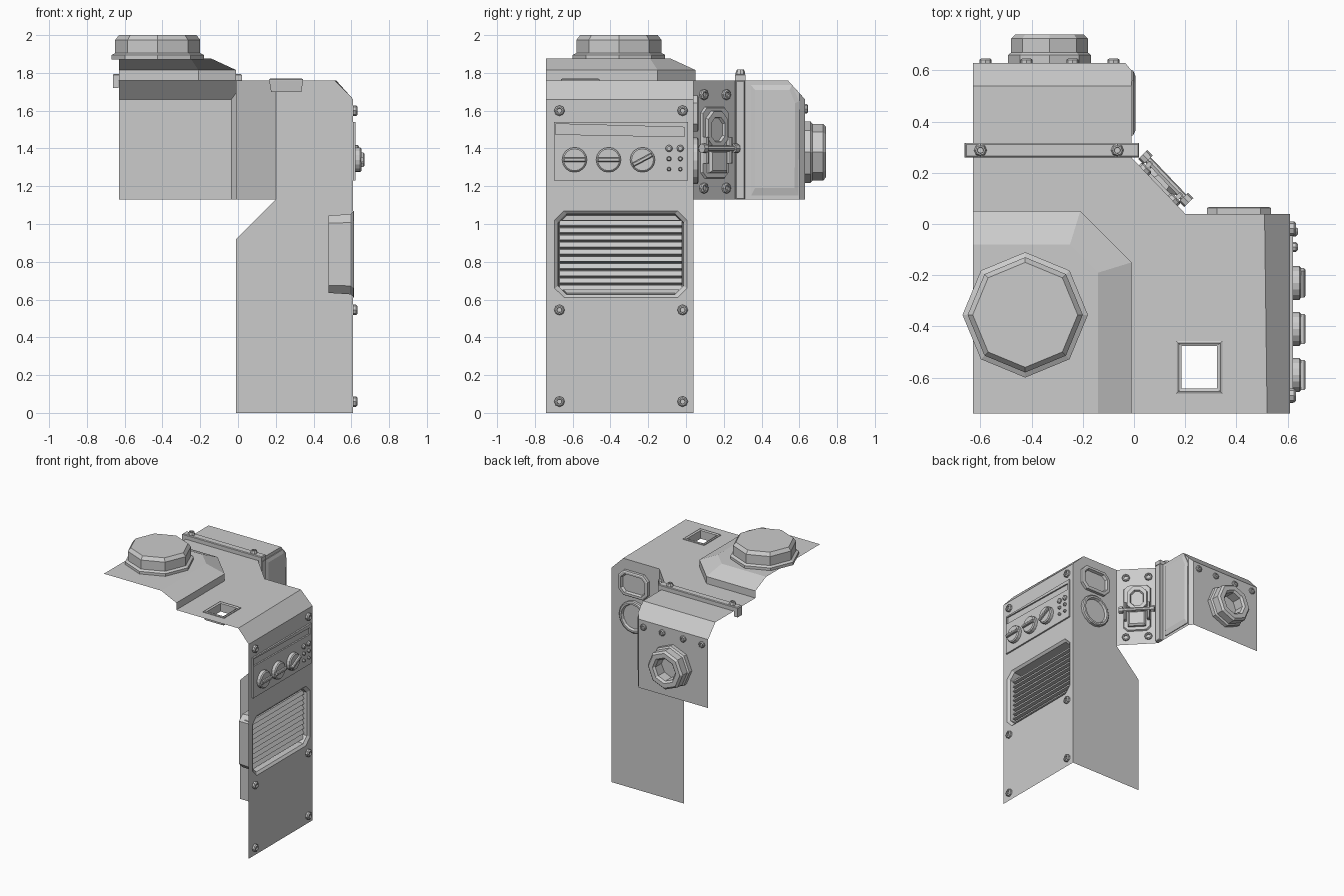
import bpy, bmesh, math
from mathutils import Vector, Matrix

if "Cube" in bpy.data.objects:
    bpy.data.objects.remove(bpy.data.objects["Cube"])


def frame(o, u, n):
    """Local axes: u across, n outward, v = n x u."""
    u, n = Vector(u).normalized(), Vector(n).normalized()
    m = Matrix((u, n.cross(u), n)).transposed().to_4x4()
    m.translation = Vector(o)
    return m


TOP = frame((0, 0, 1.76), (1, 0, 0), (0, 0, 1))
SIDE = frame((.61, 0, 0), (0, 1, 0), (1, 0, 0))
INNER = frame((-.01, 0, 0), (0, 1, 0), (1, 0, 0))
REAR = frame((0, .63, 0), (-1, 0, 0), (0, 1, 0))
BACK = frame((0, .04, 0), (-1, 0, 0), (0, 1, 0))
DIAG = frame((.095, .15, 0), (-.21, .22, 0), (.22, .21, 0))


def finish(name, bm):
    me = bpy.data.meshes.new(name)
    bm.to_mesh(me)
    bm.free()
    ob = bpy.data.objects.new(name, me)
    bpy.context.collection.objects.link(ob)
    return ob


def sheet(name, fr, outer, hole=None):
    """Flat sheet in a local frame, with an optional hole."""
    bm = bmesh.new()
    for loop in filter(None, (outer, hole)):
        vs = [bm.verts.new(fr @ Vector((*p, 0))) for p in loop]
        for i, v in enumerate(vs):
            bm.edges.new((v, vs[i - 1]))
    n = fr.to_3x3() @ Vector((0, 0, 1))
    bmesh.ops.triangle_fill(bm, edges=bm.edges[:], use_beauty=True, normal=n)
    for f in bm.faces:
        f.normal_update()
        if f.normal.dot(n) < 0:
            f.normal_flip()
    return finish(name, bm)


def loft(name, fr, rings, cap=True, base=False, closed=True):
    """Skin outlines [(points, height), ...] in a local frame."""
    bm = bmesh.new()
    vs = [[bm.verts.new(fr @ Vector((*p, h))) for p in pts] for pts, h in rings]
    n = len(vs[0])
    for a, b in zip(vs, vs[1:]):
        for i in range(n if closed else n - 1):
            j = (i + 1) % n
            bm.faces.new((a[i], a[j], b[j], b[i]))
    if cap:
        bm.faces.new(vs[-1])
    if base:
        bm.faces.new(vs[0][::-1])
    return finish(name, bm)


def ngon(x, y, r, n=8):
    return [(x + r * math.cos(math.tau * i / n), y + r * math.sin(math.tau * i / n)) for i in range(n)]


def crect(x, y, w, h, c=.0):
    """Rectangle with clipped corners."""
    w, h = w / 2, h / 2
    if not c:
        return [(x - w, y - h), (x + w, y - h), (x + w, y + h), (x - w, y + h)]
    return [(x - w + c, y - h), (x + w - c, y - h), (x + w, y - h + c), (x + w, y + h - c),
            (x + w - c, y + h), (x - w + c, y + h), (x - w, y + h - c), (x - w, y - h + c)]


def turned(name, fr, x, y, prof, n=8, base=False):
    return loft(name, fr, [(ngon(x, y, r, n), h) for r, h in prof], base=base)


def block(name, fr, x, y, w, h, z0, z1, ch=.005):
    return loft(name, fr, [(crect(x, y, w, h), z0), (crect(x, y, w, h), z1 - ch),
                           (crect(x, y, w - 2 * ch, h - 2 * ch), z1)], base=True)


def bolt(name, fr, x, y, r=.028, h=.022):
    turned(name, fr, x, y, [(r, 0), (r, h * .7), (r * .75, h), (r * .5, h), (r * .45, h * .5)])


# main shell sheets
sheet("top_panel", TOP,
      [(-.01, -.74), (.52, -.74), (.51, .04), (.2, .04), (-.01, .26), (-.01, .54),
       (-.63, .54), (-.63, .05), (-.21, .05), (-.01, -.15)],
      crect(.255, -.56, .17, .20))
sheet("side_panel", SIDE, [(-.74, 0), (.04, 0), (.04, 1.66), (-.74, 1.66)],
      crect(-.345, .84, .70, .46, .05))
sheet("back_panel", BACK, [(.01, 0), (.01, .92), (-.2, 1.13), (-.2, 1.76),
                           (-.51, 1.76), (-.61, 1.66), (-.61, 0)])
sheet("diagonal_panel", DIAG, crect(0, 1.445, .304, .63))
sheet("inner_panel", INNER, [(.26, 1.13), (.6, 1.13), (.6, 1.693), (.54, 1.76), (.26, 1.76)])
sheet("rear_panel", REAR, [(.035, 1.13), (.63, 1.13), (.63, 1.66), (.035, 1.66)])


def edge_strip(name, pts):
    bm = bmesh.new()
    bm.faces.new([bm.verts.new(p) for p in pts])
    finish(name, bm)


edge_strip("side_chamfer", [(.52, -.74, 1.76), (.61, -.74, 1.66), (.61, .04, 1.66), (.51, .04, 1.76)])
edge_strip("rear_chamfer", [(-.63, .54, 1.76), (-.01, .54, 1.76), (-.01, .6, 1.693),
                            (-.035, .63, 1.66), (-.63, .63, 1.66)])
edge_strip("corner_chamfer", [(-.01, .6, 1.13), (-.035, .63, 1.13), (-.035, .63, 1.66), (-.01, .6, 1.693)])

# raised deck and octagonal cap
lip = [(-.01, -.74), (-.01, -.15), (-.21, .05), (-.63, .05)]
deck = [(-.14, -.74), (-.14, -.19), (-.25, -.08), (-.63, -.08)]
loft("deck_slopes", TOP, [(lip, 0), (lip, .055), (deck, .115)], cap=False, closed=False)
sheet("deck_top", Matrix.Translation((0, 0, .115)) @ TOP, deck + [(-.63, -.74)])
turned("top_cap", TOP, -.425, -.355,
       [(.245, .112), (.245, .135), (.225, .145), (.225, .215), (.205, .24)], base=True)

# square through-hole collar
loft("square_collar", TOP, [(crect(.255, -.56, w, h), z) for w, h, z in
     [(.16, .19, -.06), (.18, .205, 0), (.18, .205, .006), (.165, .19, .01),
      (.155, .18, .006), (.14, .165, .004), (.14, .165, -.06)]], cap=False)

# strap over the top and down the inner wall
block("strap_top", TOP, -.32, .288, .68, .055, 0, .035)
block("strap_left_tab", TOP, -.648, .288, .03, .055, -.04, .033)
block("strap_down", INNER, .288, 1.445, .05, .63, 0, .03)
for x in (-.6, -.065):
    bolt("strap_bolt", TOP, x, .288, .025, .058)

# raised cover on the inner wall
cover = [(.345, 1.15), (.595, 1.15), (.6, 1.65), (.56, 1.735), (.345, 1.735)]
inset = [(.365, 1.19), (.575, 1.19), (.578, 1.64), (.548, 1.71), (.365, 1.71)]
loft("inner_cover", INNER, [(cover, 0), (cover, .006), (inset, .016)])

# rear connector and its bolts
turned("rear_connector", REAR, .33, 1.38,
       [(.162, 0), (.162, .03), (.15, .04), (.15, .095), (.135, .11), (.1, .11), (.085, .095), (.085, .02)])
for x in (.08, .24, .42, .58):
    bolt("rear_bolt", REAR, x, 1.61, .024, .016)

# back ports
loft("back_port", BACK, [(crect(-.41, 1.585, w, h, c), z) for w, h, c, z in
     [(.25, .19, .04, 0), (.25, .19, .04, .022), (.235, .175, .038, .027),
      (.205, .145, .03, .027), (.19, .13, .028, .008)]])
turned("back_ring", BACK, -.41, 1.335,
       [(.122, 0), (.122, .02), (.114, .027), (.1, .027), (.093, .008)], n=16)

# side panel bolts
for z in (.06, .545, 1.6):
    for y in (-.67, -.018):
        bolt("side_bolt", SIDE, y, z)

# control plate with display slot, knobs and buttons
plate = crect(-.345, 1.385, .71, .31)
slot = [(-.69, 1.475), (-.008, 1.462), (-.008, 1.512), (-.69, 1.53)]
loft("control_plate_edge", SIDE, [(plate, 0), (plate, .012)], cap=False)
sheet("control_plate", Matrix.Translation((.012, 0, 0)) @ SIDE, plate, slot)
loft("display_slot", SIDE, [(slot, .012), (slot, .001)])
for i, y in enumerate((-.59, -.41, -.23)):
    turned("knob", SIDE, y, 1.34, [(.066, .01), (.066, .036), (.058, .043)], n=16)
    grip = SIDE @ Matrix.Translation((y, 1.34, 0)) @ Matrix.Rotation(math.radians(28 if i == 2 else 0), 4, 'Z')
    block("knob_grip", grip, 0, 0, .118, .022, .04, .06)
for z, r in ((1.4, .019), (1.345, .013), (1.29, .011)):
    for y in (-.09, -.03):
        turned("button", SIDE, y, z, [(r, .01), (r, .022), (r * .6, .03)])

# recessed vent and louvres
loft("vent_housing", SIDE, [(crect(-.345, .84, w, h, c), z) for w, h, c, z in
     [(.70, .46, .05, 0), (.70, .46, .05, .003), (.665, .425, .045, -.012), (.655, .41, .04, -.13)]])
zig = []
for i in range(10):
    z = .65 + i * .038
    zig += [(-.03, z), (-.045, z + .026), (-.085, z + .03)]
bm = bmesh.new()
rows = [[bm.verts.new(SIDE @ Vector((y, z, h))) for h, z in zig] for y in (-.67, -.02)]
for i in range(len(zig) - 1):
    bm.faces.new((rows[0][i], rows[1][i], rows[1][i + 1], rows[0][i + 1]))
finish("vent_louvres", bm)

# latch on the diagonal panel
loft("latch_base", DIAG, [(crect(0, 1.43, .2, .38, .03), 0), (crect(0, 1.43, .19, .37, .03), .012)])
loft("latch_lever", DIAG, [(crect(0, 1.5, .15, .2, .04), .01), (crect(0, 1.5, .14, .19, .04), .03),
                           (crect(0, 1.5, .1, .13, .03), .03), (crect(0, 1.5, .09, .12, .03), .016)])
block("latch_hook", DIAG, 0, 1.33, .13, .12, .01, .04, .012)
for s in (-1, 1):
    block("latch_arm", DIAG, s * .085, 1.39, .018, .14, .01, .045)
    for z in (1.19, 1.685):
        bolt("latch_bolt", DIAG, s * .082, z, .028, .018)
axle = DIAG @ Matrix.Translation((-.13, 1.4, .04)) @ Matrix.Rotation(math.pi / 2, 4, 'Y')
turned("latch_axle", axle, 0, 0, [(.025, 0), (.025, .03), (.015, .03), (.015, .23), (.025, .23), (.025, .26)], base=True)
